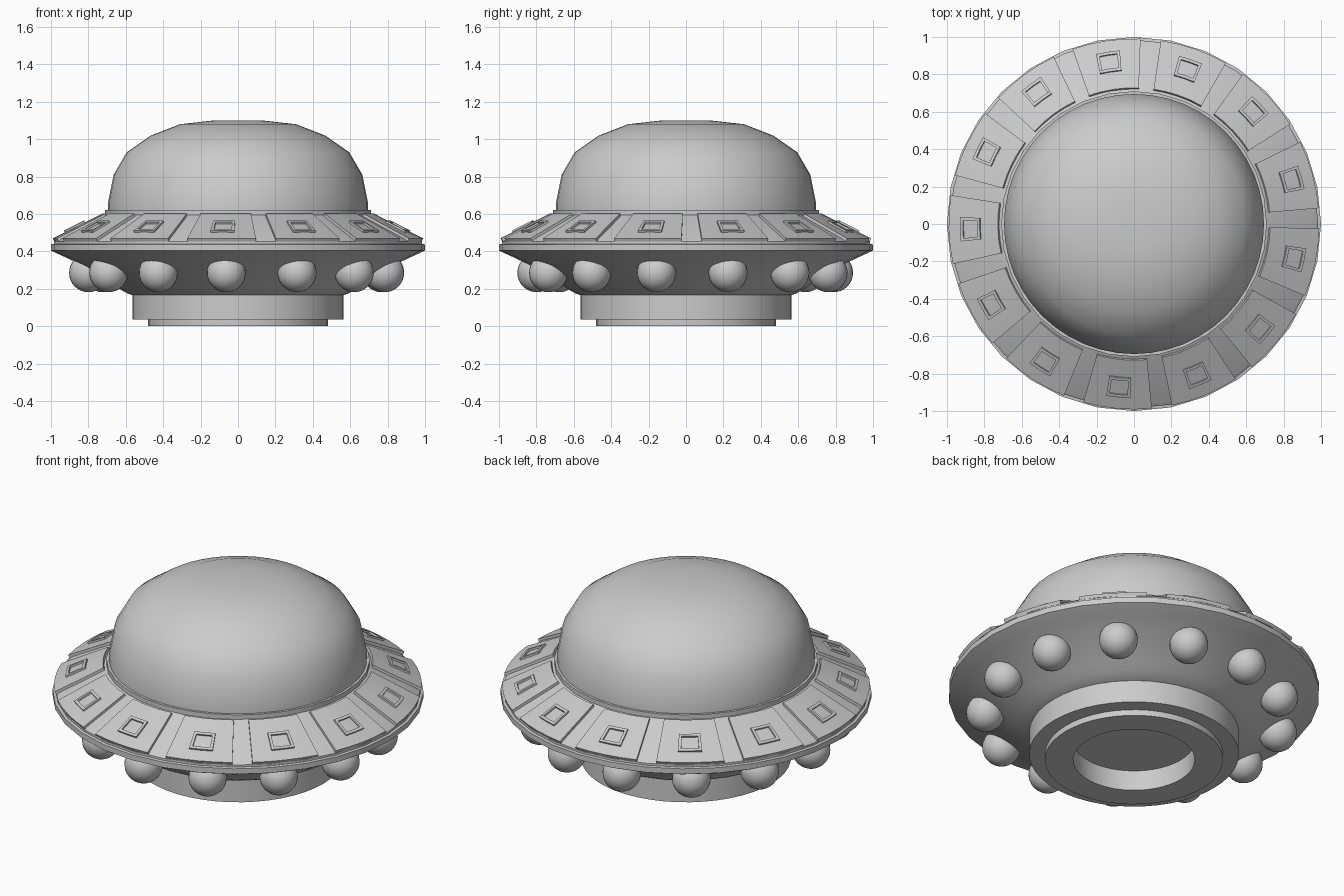
import bpy, bmesh
from math import cos, sin, radians, pi
from mathutils import Matrix

if "Cube" in bpy.data.objects:
    bpy.data.objects.remove(bpy.data.objects["Cube"])

COUNT = 13
STEP = 360 / COUNT
FIRST = 15.6


def finish(name, bm, angle=35):
    mesh = bpy.data.meshes.new(name)
    bm.to_mesh(mesh)
    bm.free()
    ob = bpy.data.objects.new(name, mesh)
    bpy.context.collection.objects.link(ob)
    bpy.ops.object.select_all(action='DESELECT')
    ob.select_set(True)
    bpy.context.view_layer.objects.active = ob
    bpy.ops.object.shade_smooth_by_angle(angle=radians(angle))
    return ob


def lathe(name, profile, seg=32, angle=35):
    """Revolve (radius, z) points, listed bottom to top, around z."""
    bm = bmesh.new()
    rings = []
    for r, z in profile:
        n = 1 if r == 0 else seg
        rings.append([bm.verts.new((r * cos(2 * pi * j / seg), r * sin(2 * pi * j / seg), z))
                      for j in range(n)])
    for a, b in zip(rings, rings[1:]):
        for j in range(seg):
            k = (j + 1) % seg
            quad = [a[j % len(a)], a[k % len(a)], b[k % len(b)], b[j % len(b)]]
            bm.faces.new(list(dict.fromkeys(quad)))
    return finish(name, bm, angle)


def slope_point(r, h, deg):
    """Point on the upper hull cone, lifted h along its normal."""
    z = 0.595 - (r - 0.71) * 0.5 + h * 0.894
    r += h * 0.447
    return (r * cos(radians(deg)), r * sin(radians(deg)), z)


def slab(bm, mid, half, r0, r1, h0, h1, steps=4):
    """Curved plate lying on the upper hull cone."""
    rows = []
    for i in range(steps + 1):
        d = mid - half + 2 * half * i / steps
        rows.append([bm.verts.new(slope_point(r, h, d))
                     for r, h in ((r0, h0), (r1, h0), (r1, h1), (r0, h1))])
    for a, b in zip(rows, rows[1:]):
        for k in range(4):
            m = (k + 1) % 4
            bm.faces.new((a[k], b[k], b[m], a[m]))
    bm.faces.new(rows[0])
    bm.faces.new(rows[-1][::-1])
    bmesh.ops.recalc_face_normals(bm, faces=bm.faces)


# Stepped base with a recessed round hatch
lathe("base", [(0, 0.12), (0.328, 0.12), (0.328, 0), (0.48, 0), (0.48, 0.035),
               (0.565, 0.035), (0.565, 0.165), (0.565, 0.19)], 48)

# Saucer hull: flared underside, grooved rim, sloped deck, dome collar
lathe("saucer_hull", [(0.56, 0.165), (0.59, 0.175), (0.63, 0.197), (0.68, 0.23), (0.83, 0.325),
                      (0.93, 0.372), (0.985, 0.397), (1.0, 0.405), (1.0, 0.437), (0.985, 0.44),
                      (0.985, 0.452), (0.97, 0.465), (0.715, 0.592), (0.71, 0.595),
                      (0.71, 0.622), (0.69, 0.622)])

# Dome
lathe("dome", [(0.695, 0.60), (0.695, 0.66), (0.665, 0.81), (0.595, 0.93), (0.465, 1.02),
               (0.31, 1.08), (0.13, 1.1), (0, 1.1)], 48, 50)

# Deck panels, each with a small window frame
panels, frames = bmesh.new(), bmesh.new()
for i in range(COUNT):
    a = FIRST + STEP * i
    slab(panels, a, 10.7, 0.722, 0.985, -0.005, 0.014)
    for r0, r1 in ((0.815, 0.83), (0.905, 0.92)):
        slab(frames, a, 4.0, r0, r1, 0.01, 0.024, 2)
    for side in (-1, 1):
        slab(frames, a + side * 3.5, 0.5, 0.83, 0.905, 0.01, 0.024, 1)
finish("deck_panels", panels)
finish("window_frames", frames)

# Ring of lamp spheres under the hull
lamps = bmesh.new()
for i in range(COUNT):
    a = radians(FIRST + 0.7 + STEP * i)
    bmesh.ops.create_uvsphere(lamps, u_segments=24, v_segments=16, radius=0.104,
                              matrix=Matrix.Translation((0.8 * cos(a), 0.8 * sin(a), 0.286)))
finish("lamp_spheres", lamps, 60)
